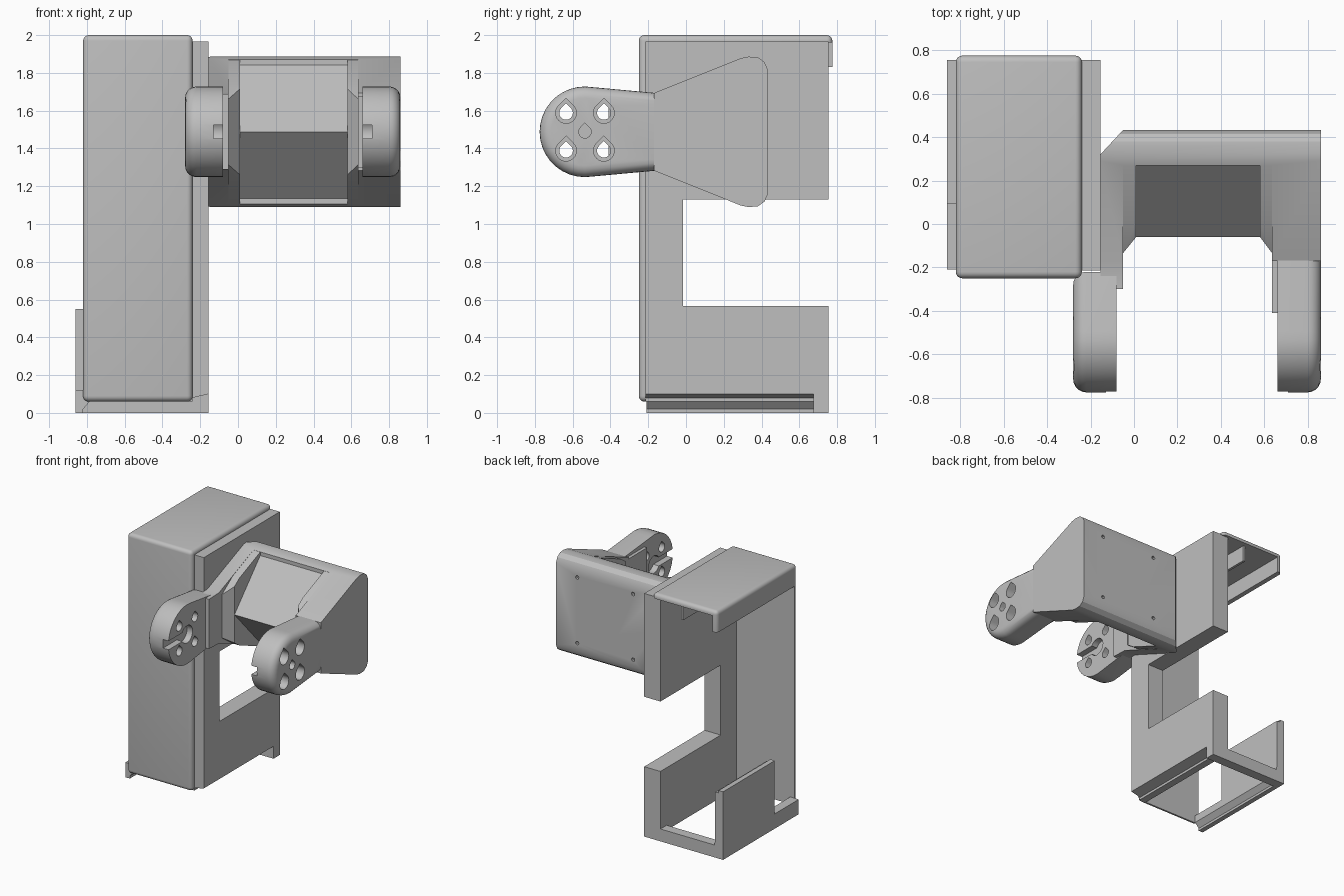
import bpy, bmesh
from math import sin, cos, radians
from mathutils import Vector

cube = bpy.data.objects.get("Cube")
if cube:
    bpy.data.objects.remove(cube, do_unlink=True)

grey = bpy.data.materials.new("plain_grey")
grey.use_nodes = True
grey.diffuse_color = (0.52, 0.52, 0.52, 1)
grey.node_tree.nodes["Principled BSDF"].inputs["Base Color"].default_value = (0.52, 0.52, 0.52, 1)


def prism(name, pts, axis, a, b, bevel=0, side=None):
    """Extrude a 2D outline along an axis from a to b; round all edges or one end cap."""
    place = {"x": lambda p, t: (t, p[0], p[1]),
             "y": lambda p, t: (p[0], t, p[1]),
             "z": lambda p, t: (p[0], p[1], t)}[axis]
    i = "xyz".index(axis)
    bm = bmesh.new()
    base = bm.faces.new([bm.verts.new(place(p, a)) for p in pts])
    top = bmesh.ops.extrude_face_region(bm, geom=[base])["geom"]
    shift = Vector((0, 0, 0))
    shift[i] = b - a
    bmesh.ops.translate(bm, verts=[g for g in top if isinstance(g, bmesh.types.BMVert)], vec=shift)
    bmesh.ops.recalc_face_normals(bm, faces=bm.faces)
    if bevel:
        edges = [e for e in bm.edges
                 if side is None or all(abs(v.co[i] - side) < 1e-4 for v in e.verts)]
        bmesh.ops.bevel(bm, geom=edges, offset=bevel, segments=5, profile=0.5, affect="EDGES")
    mesh = bpy.data.meshes.new(name)
    bm.to_mesh(mesh)
    bm.free()
    mesh.materials.append(grey)
    ob = bpy.data.objects.new(name, mesh)
    bpy.context.collection.objects.link(ob)
    return ob


def box(name, x, y, z, bevel=0):
    return prism(name, [(x[0], y[0]), (x[1], y[0]), (x[1], y[1]), (x[0], y[1])], "z", *z, bevel)


def boolean(ob, other, op="DIFFERENCE"):
    mod = ob.modifiers.new("cut", "BOOLEAN")
    mod.object, mod.operation, mod.solver = other, op, "EXACT"
    dg = bpy.context.evaluated_depsgraph_get()
    dg.update()
    mesh = bpy.data.meshes.new_from_object(ob.evaluated_get(dg))
    ob.modifiers.clear()
    ob.data = mesh
    bpy.data.objects.remove(other, do_unlink=True)


def circle(y, z, r, start=0, end=345, step=15):
    return [(y + r * cos(radians(t)), z + r * sin(radians(t))) for t in range(start, end + 1, step)]


def teardrop(y, z, r):
    return [(y, z + r * 1.42)] + circle(y, z, r, 135, 405)


def mirrored(half):
    """Outline in y and z, symmetric about the hinge height."""
    return [(y, MID + h) for y, h in half] + [(y, MID - h) for y, h in reversed(half)]


MID, CY = 1.488, -.535

# Cover: front panel, top panel and a short side skirt with an inner rib
cover = box("cover_shell", (-.82, -.24), (-.25, .775), (.06, 2), .03)
boolean(cover, box("cut", (-.78, 1), (-.215, 2), (-1, 1.96)))
boolean(cover, box("cut", (-2, 0), (-.215, 2), (-1, 1.83)))
box("cover_rib", (-.49, -.47), (.3, .735), (1.83, 1.97))

# C-shaped side plate
prism("side_plate", [(-.215, .1), (.755, .1), (.755, .565), (-.015, .565), (-.015, 1.13),
                     (.755, 1.13), (.755, 1.965), (-.215, 1.965)], "x", -.30, -.155)

# Open base frame
prism("base_right_rail", [(-.30, .1), (-.155, .1), (-.24, .08), (-.24, .06), (-.30, .06)],
      "y", -.215, .68)
box("base_back_rail", (-.83, -.155), (.675, .755), (0, .1))
prism("base_left_rail", [(-.86, 0), (-.82, 0), (-.82, .02), (-.785, .06), (-.785, .12), (-.86, .12)],
      "y", -.21, .755)
box("base_left_wall", (-.86, -.82), (.095, .755), (.12, .55))
box("base_left_wall_lining", (-.82, -.79), (.095, .755), (.12, .53))

# Bracket body: U-shaped plan trimmed to the tapered side outline
body = prism("bracket_body", [(-.155, .32), (-.05, .433), (.86, .433), (.86, -.17), (.635, -.17),
                              (.635, .27), (-.05, .27), (-.05, -.30), (-.155, -.30)], "z", 1, 2)
half = [(-.31, .2), (-.17, .205), (.29, .39), (.33, .398), (.38, .395), (.415, .37), (.433, .33)]
boolean(body, prism("trim", mirrored(half), "x", -1, 1), "INTERSECT")
for x in (.67, .17):
    for z in (1.22, 1.75):
        boolean(body, prism("screw", [(x + p, z + q) for p, q in circle(0, 0, .015, step=45, end=315)],
                            "y", .33, .5))

# Wedge filling between the bracket walls
prism("bracket_wedge", [(-.06, MID), (.30, MID + .385), (.30, MID - .385)], "x", 0, .59)

# Chamfered pads on the inner walls
pad = [(-.14, .17), (0, .27), (.285, .387)]
for name, wall, inner in (("left_pad", .64, .58), ("right_pad", -.055, .01)):
    ob = prism(name, [(wall, -.14), (inner, -.06), (inner, .285), (wall, .285)], "z", 1, 2)
    boolean(ob, prism("trim", mirrored(pad), "x", -1, 1), "INTERSECT")

# Hinge arms with round ends, screw holes and a slot on the inner face
for name, outer, inner, root in (("left_arm", .86, .66, -.1), ("right_arm", -.28, -.08, -.22)):
    d = 1 if inner > outer else -1
    neck = [(root, MID - .2), (root, MID + .2)]
    arm = prism(name, circle(CY, MID, .24, 80, 280, 10) + neck, "x", inner, outer, .06, outer)
    for dy in (-.1, .1):
        for dz in (-.1, .1):
            y, z = CY + dy, MID + dz
            boolean(arm, prism("hole", teardrop(y, z, .036), "x", -1, 1))
            boolean(arm, prism("bore", teardrop(y, z, .055), "x", outer - d * .1, outer + d * .08))
    boolean(arm, prism("hole", teardrop(CY, MID, .033), "x", outer - d * .1, outer + d * .12))
    slot = circle(CY, MID, .07, -150, 150) + [(-.9, MID + .035), (-.9, MID - .035)]
    boolean(arm, prism("slot", slot, "x", inner - d * .05, inner + d * .1))

# Raised inner neck on the left arm
box("left_arm_neck", (.635, .67), (-.41, -.15), (MID - .19, MID + .19))

for ob in bpy.context.collection.objects:
    ob.select_set(ob.type == "MESH")
    if ob.type == "MESH":
        bpy.context.view_layer.objects.active = ob
bpy.ops.object.shade_smooth_by_angle(angle=radians(30))
